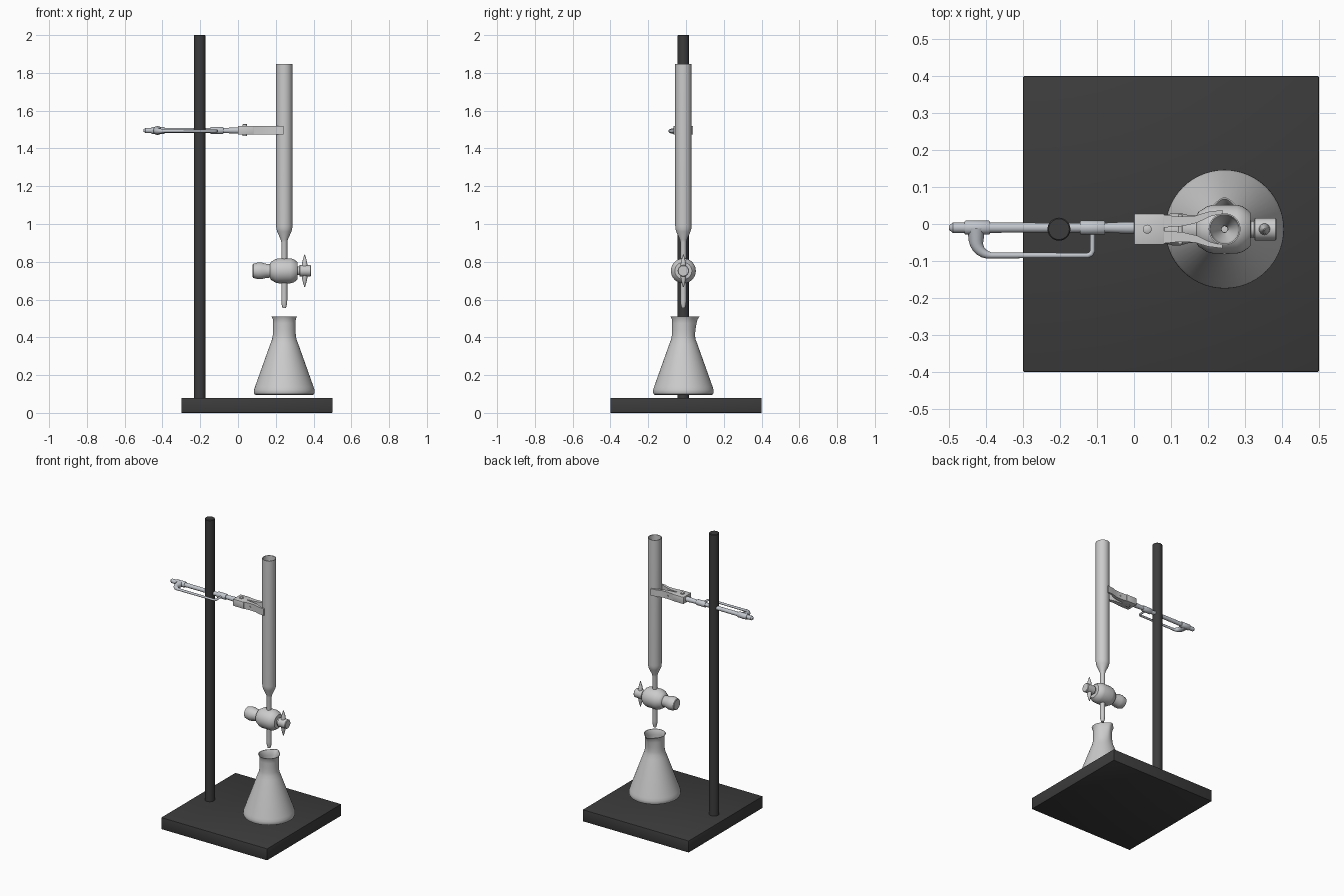
import bpy, bmesh, math
from mathutils import Vector, Matrix

if "Cube" in bpy.data.objects:
    bpy.data.objects.remove(bpy.data.objects["Cube"])

Y = -0.014          # common depth of the glassware axis
BX = 0.245          # burette / flask axis
CZ = 1.495          # clamp height


def material(name, c):
    m = bpy.data.materials.new(name)
    m.diffuse_color = (*c, 1)
    m.use_nodes = True
    m.node_tree.nodes["Principled BSDF"].inputs["Base Color"].default_value = m.diffuse_color
    return m


DARK = material("dark_iron", (0.045, 0.045, 0.045))
STEEL = material("steel", (0.55, 0.58, 0.62))


def finish(bm, name, mat=None, angle=35):
    bmesh.ops.recalc_face_normals(bm, faces=bm.faces)
    me = bpy.data.meshes.new(name)
    bm.to_mesh(me)
    bm.free()
    ob = bpy.data.objects.new(name, me)
    bpy.context.collection.objects.link(ob)
    if mat:
        me.materials.append(mat)
    bpy.ops.object.select_all(action='DESELECT')
    ob.select_set(True)
    bpy.context.view_layer.objects.active = ob
    bpy.ops.object.shade_smooth_by_angle(angle=math.radians(angle))
    return ob


def lathe(name, profile, origin, axis='Z', n=40, mat=None, shape=None, closed=False):
    """Revolve (radius, height) points about an axis through origin."""
    rot = Matrix.Rotation(math.pi / 2, 4, 'Y') if axis == 'X' else Matrix()
    bm = bmesh.new()
    rings = []
    for r, h in profile:
        ring = []
        for i in range(n):
            a = 2 * math.pi * i / n
            p = Vector((r * math.cos(a), r * math.sin(a), h))
            if shape:
                p = shape(p)
            ring.append(bm.verts.new(Vector(origin) + rot @ p))
        rings.append(ring)
    pairs = list(zip(rings, rings[1:]))
    if closed:
        pairs.append((rings[-1], rings[0]))
    for a, b in pairs:
        for i in range(n):
            j = (i + 1) % n
            bm.faces.new((a[i], a[j], b[j], b[i]))
    if not closed:
        bm.faces.new(rings[0])
        bm.faces.new(rings[-1])
    return finish(bm, name, mat)


def box(name, lo, hi, bevel=0.0, mat=None):
    bm = bmesh.new()
    lo, hi = Vector(lo), Vector(hi)
    bmesh.ops.create_cube(bm, size=1, matrix=Matrix.Translation((lo + hi) / 2)
                          @ Matrix.Diagonal((*(hi - lo), 1)))
    if bevel:
        bmesh.ops.bevel(bm, geom=bm.edges[:], offset=bevel, segments=2, affect='EDGES', profile=0.5)
    return finish(bm, name, mat)


def tube(name, pts, radii, mat=None):
    cu = bpy.data.curves.new(name, 'CURVE')
    cu.dimensions = '3D'
    cu.bevel_depth = 1
    cu.bevel_resolution = 4
    cu.use_fill_caps = True
    sp = cu.splines.new('POLY')
    sp.points.add(len(pts) - 1)
    for p, co, r in zip(sp.points, pts, radii):
        p.co = (*co, 1)
        p.radius = r
    ob = bpy.data.objects.new(name, cu)
    bpy.context.collection.objects.link(ob)
    if mat:
        cu.materials.append(mat)
    return ob


# Stand
box("base_plate", (-0.3, -0.4, 0), (0.5, 0.4, 0.08), 0.003, DARK)
lathe("stand_rod", [(0.031, 0.07), (0.031, 1.997), (0.028, 2.0)], (-0.203, Y, 0), mat=DARK)

# Flask: outer wall, lip, inner wall; pouring spout pulled out towards the back
def spout(p):
    r = math.hypot(p.x, p.y)
    if p.z > 0.40 and r > 0:
        side = max(0, p.y / r) ** 12
        lift = ((p.z - 0.40) / 0.11) ** 1.5
        p = p + Vector((0, 0.018 * side * lift, 0))
    return p

outer = [(0.150, 0.095), (0.157, 0.099), (0.161, 0.108), (0.160, 0.122), (0.155, 0.138),
         (0.074, 0.365), (0.065, 0.388), (0.061, 0.41), (0.060, 0.44), (0.060, 0.475),
         (0.061, 0.497), (0.068, 0.511)]
inner = [(r - 0.004, max(z, 0.1)) for r, z in reversed(outer)]
lathe("flask", outer + inner, (BX, Y, 0), n=56, shape=spout)

# Burette tube, hollow, with tapered drip tip
wall = [(0.009, 0.555), (0.015, 0.578), (0.016, 0.60), (0.016, 0.905), (0.019, 0.918),
        (0.038, 0.96), (0.042, 0.975), (0.043, 0.99), (0.043, 1.848)]
bore = [(r - 0.004 if r > 0.02 else r * 0.5, z) for r, z in reversed(wall)]
lathe("burette", wall + bore, (BX, Y, 0), closed=True)

# Stopcock: barrel and plug revolved along x, spindle-shaped handle
SZ = 0.752
lathe("stopcock_barrel", [(0.030, 0.165), (0.048, 0.175), (0.052, 0.183), (0.062, 0.198),
      (0.066, 0.215), (0.066, 0.278), (0.062, 0.293), (0.052, 0.308), (0.045, 0.315),
      (0.02, 0.316)], (0, Y, SZ), 'X')
lathe("stopcock_plug_end", [(0.033, 0.078), (0.037, 0.081), (0.044, 0.105), (0.044, 0.125),
      (0.037, 0.15), (0.036, 0.18)], (0, Y, SZ), 'X')
lathe("stopcock_stem", [(0.022, 0.3), (0.022, 0.325), (0.030, 0.327), (0.030, 0.383),
      (0.027, 0.386)], (0, Y, SZ), 'X')
lathe("stopcock_handle", [(0.002, -0.086), (0.008, -0.065), (0.013, -0.045), (0.016, -0.02),
      (0.016, 0.02), (0.013, 0.045), (0.008, 0.065), (0.002, 0.086)], (0.353, Y, SZ), n=24)

# Clamp arm with two collars, revolved along x
lathe("clamp_arm", [(0.006, -0.5), (0.014, -0.49), (0.014, -0.46), (0.013, -0.15),
      (0.013, -0.08), (0.016, -0.02), (0.016, 0.01)], (0, Y + 0.004, CZ), 'X', 24, STEEL)
for name, x in (("rear_collar", -0.424), ("front_collar", -0.112)):
    lathe(name, [(0.017, x - 0.034), (0.019, x - 0.031), (0.019, x + 0.031), (0.017, x + 0.034)],
          (0, Y + 0.004, CZ), 'X', 24, STEEL)

# Side handle joining the collars, thick elbow at the rear
steps = [i / 6 * math.pi / 2 for i in range(7)]
elbow = [(-0.385 - 0.042 * math.cos(a), -0.045 - 0.04 * math.sin(a), CZ - 0.003) for a in steps]
tube("handle_bar", [(-0.427, -0.01, CZ)] + elbow + [(-0.125, -0.085, CZ - 0.003),
     (-0.116, -0.081, CZ - 0.003), (-0.112, -0.072, CZ - 0.003), (-0.112, -0.01, CZ)],
     [0.024, 0.020, 0.018, 0.016, 0.014, 0.012, 0.010, 0.008, 0.007, 0.007, 0.007, 0.007], STEEL)

# Clamp block, screw, and mirrored jaws gripping the burette
box("clamp_block", (0, Y - 0.042, CZ - 0.022), (0.082, Y + 0.042, CZ + 0.025), 0.003)
lathe("clamp_screw", [(0.012, -0.028), (0.012, 0.032), (0.009, 0.034)], (0.036, Y, CZ), n=20)
jaw = [(0.075, 0.004), (0.13, 0.008), (0.17, 0.017), (0.205, 0.034), (0.24, 0.043),
       (0.24, 0.052), (0.2, 0.047), (0.165, 0.036), (0.125, 0.034), (0.075, 0.039)]
for name, s in (("jaw_front", -1), ("jaw_back", 1)):
    bm = bmesh.new()
    f = bm.faces.new([bm.verts.new((x, Y + s * y, CZ - 0.022)) for x, y in jaw])
    g = bmesh.ops.extrude_face_region(bm, geom=[f])['geom']
    bmesh.ops.translate(bm, verts=[v for v in g if isinstance(v, bmesh.types.BMVert)],
                        vec=(0, 0, 0.046))
    finish(bm, name)
lathe("jaw_pivot", [(0.006, -0.04), (0.006, 0.04)], (0.125, Y, CZ), n=16).matrix_world = (
    Matrix.Translation((0.125, Y, CZ)) @ Matrix.Rotation(math.pi / 2, 4, 'X')
    @ Matrix.Translation((-0.125, -Y, -CZ)))
